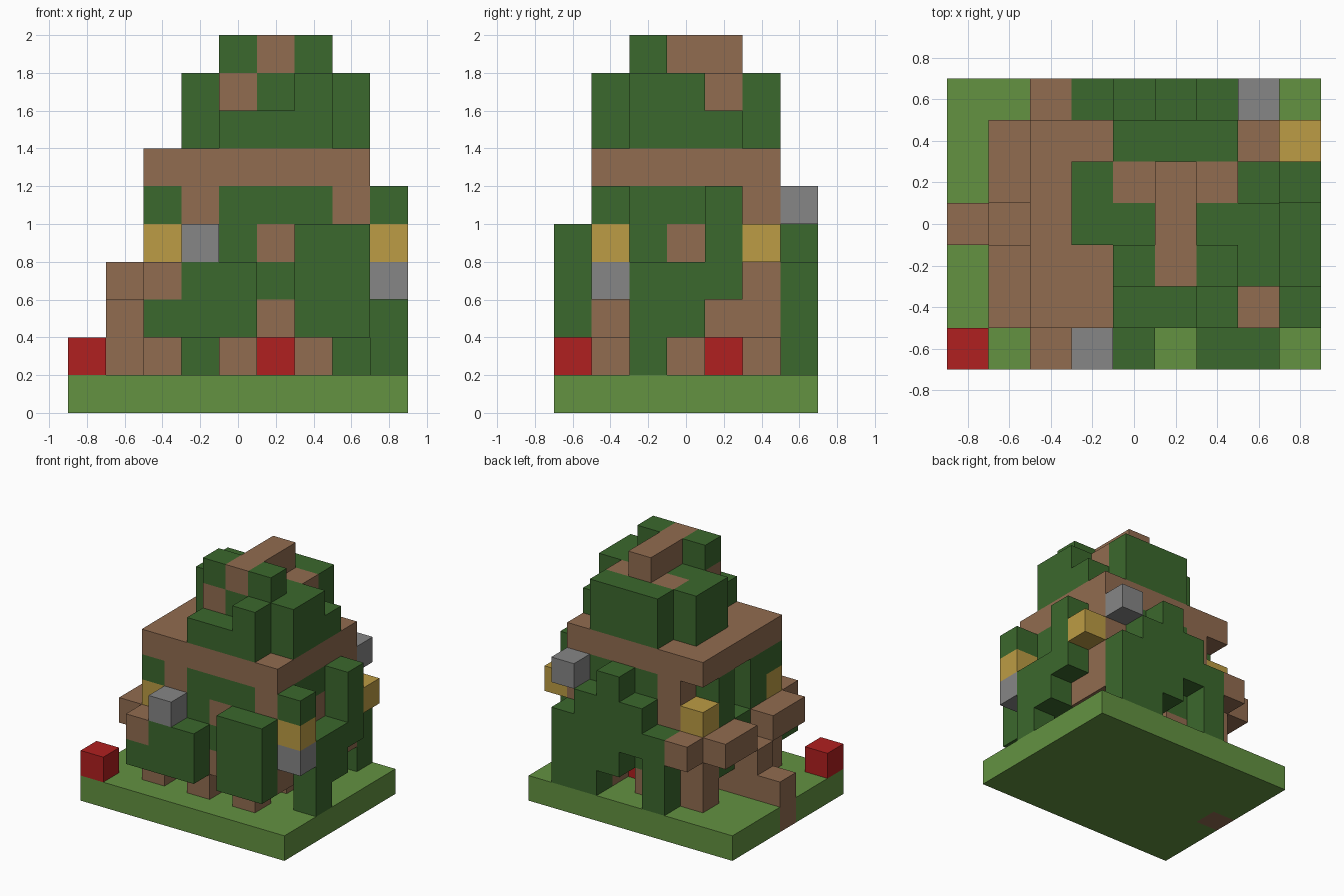
import bpy
import bmesh
from mathutils import Vector

cube = bpy.data.objects.get("Cube")
if cube:
    bpy.data.objects.remove(cube, do_unlink=True)

UNIT = 0.2
ORIGIN = Vector((-0.9, -0.7, 0.0))


def material(name, colour):
    mat = bpy.data.materials.new(name)
    mat.use_nodes = True
    mat.diffuse_color = (*colour, 1)
    mat.node_tree.nodes["Principled BSDF"].inputs["Base Color"].default_value = (*colour, 1)
    return mat


GRASS = material("grass green", (.125, .287, .053))
LEAF = material("leaf green", (.044, .138, .026))
WOOD = material("wood brown", (.283, .15, .08))
STONE = material("stone grey", (.238, .238, .238))
GOLD = material("lamp gold", (.503, .332, .058))
RED = material("flower red", (.434, .014, .014))

cells = {}    # block position -> part name
colours = {}  # part name -> material


def span(v):
    return range(v[0], v[1] + 1) if isinstance(v, tuple) else (v,)


def positions(x, y, z):
    return [(i, j, k) for i in span(x) for j in span(y) for k in span(z)]


def fill(part, mat, x, y, z):
    """Fill a box of blocks; a later part replaces an earlier one."""
    colours[part] = mat
    for p in positions(x, y, z):
        cells[p] = part


def carve(x, y, z):
    for p in positions(x, y, z):
        cells.pop(p, None)


# Ground
fill("ground", GRASS, x=(0, 8), y=(0, 6), z=0)

# House body on short legs
fill("house_walls", LEAF, x=(2, 7), y=(1, 5), z=(2, 5))
carve(x=2, y=3, z=(4, 5))
carve(x=2, y=5, z=5)
for i in (2, 4, 6):
    for j in (1, 3, 5):
        fill("legs", WOOD, x=i, y=j, z=1)

# Timber posts and panels in the walls
for j in (1, 5):
    fill("corner_posts", WOOD, x=2, y=j, z=(2, 3))
    fill("corner_posts", WOOD, x=7, y=j, z=(2, 5))
    fill("corner_posts", WOOD, x=3, y=j, z=(4, 5))
for k in (2, 4):
    fill("front_panels", WOOD, x=5, y=1, z=k)
fill("side_panels", WOOD, x=7, y=3, z=4)
fill("side_panels", WOOD, x=7, y=4, z=2)

# Steps and beams on the right side
fill("steps", WOOD, x=0, y=3, z=(0, 1))
fill("steps", WOOD, x=1, y=3, z=(1, 2))
for rows in ((1, 2), (4, 5)):
    fill("side_beams", WOOD, x=1, y=rows, z=3)
for j in (0, 6):
    fill("beam_ends", WOOD, x=2, y=j, z=3)

# Front hedges
fill("front_hedge", LEAF, x=2, y=0, z=2)
fill("front_hedge", LEAF, x=(3, 4), y=0, z=(2, 3))
fill("front_shutter", LEAF, x=(6, 7), y=0, z=(2, 4))

# Left side foliage
fill("left_foliage", LEAF, x=8, y=1, z=5)
fill("left_foliage", LEAF, x=8, y=2, z=(1, 3))
fill("left_foliage", LEAF, x=8, y=3, z=(2, 3))
fill("left_foliage", LEAF, x=8, y=4, z=(3, 5))

# Back foliage
fill("back_foliage", LEAF, x=3, y=6, z=(1, 3))
fill("back_foliage", LEAF, x=4, y=6, z=(3, 4))
fill("back_foliage", LEAF, x=5, y=6, z=(2, 5))
fill("back_foliage", LEAF, x=6, y=6, z=(1, 4))
fill("back_foliage", LEAF, x=7, y=6, z=(1, 3))

# Roof deck and stepped crown
fill("roof_deck", WOOD, x=(2, 7), y=(1, 5), z=6)
fill("crown", LEAF, x=(4, 6), y=(1, 5), z=7)
fill("crown", LEAF, x=(4, 6), y=(2, 5), z=8)
fill("crown", LEAF, x=6, y=1, z=8)
fill("crown", LEAF, x=3, y=(3, 4), z=(7, 8))
fill("crown", LEAF, x=7, y=(2, 3), z=(7, 8))
fill("crown", LEAF, x=7, y=4, z=7)
for i in (4, 6):
    fill("crown", LEAF, x=i, y=2, z=9)
    fill("crown_timbers", WOOD, x=i, y=4, z=8)
fill("crown_timbers", WOOD, x=4, y=2, z=8)
fill("ridge_beam", WOOD, x=5, y=(2, 4), z=9)

# Stones, lamps and flowers
fill("front_stone", STONE, x=3, y=0, z=4)
fill("left_stone", STONE, x=8, y=1, z=3)
fill("back_stone", STONE, x=7, y=6, z=5)
for i in (2, 8):
    for j in (1, 5):
        fill("lamps", GOLD, x=i, y=j, z=4)
fill("corner_flower", RED, x=0, y=0, z=1)
fill("inner_flower", RED, x=5, y=4, z=1)

# Build each part from its exposed block faces
AXES = [Vector(v) for v in ((1, 0, 0), (0, 1, 0), (0, 0, 1))]


def build(part):
    bm = bmesh.new()
    for cell in (c for c, owner in cells.items() if owner == part):
        centre = Vector(cell) + Vector((.5, .5, .5))
        for a in range(3):
            for sign in (-1, 1):
                n = AXES[a] * sign
                if tuple(int(c) for c in Vector(cell) + n) in cells:
                    continue
                u = AXES[(a + 1) % 3]
                v = n.cross(u)
                corners = (u + v, v - u, -u - v, u - v)
                verts = [bm.verts.new(ORIGIN + UNIT * (centre + (n + c) / 2)) for c in corners]
                bm.faces.new(verts)
    bmesh.ops.remove_doubles(bm, verts=bm.verts, dist=UNIT / 100)
    mesh = bpy.data.meshes.new(part)
    bm.to_mesh(mesh)
    bm.free()
    mesh.materials.append(colours[part])
    bpy.context.collection.objects.link(bpy.data.objects.new(part, mesh))


for part_name in colours:
    build(part_name)
